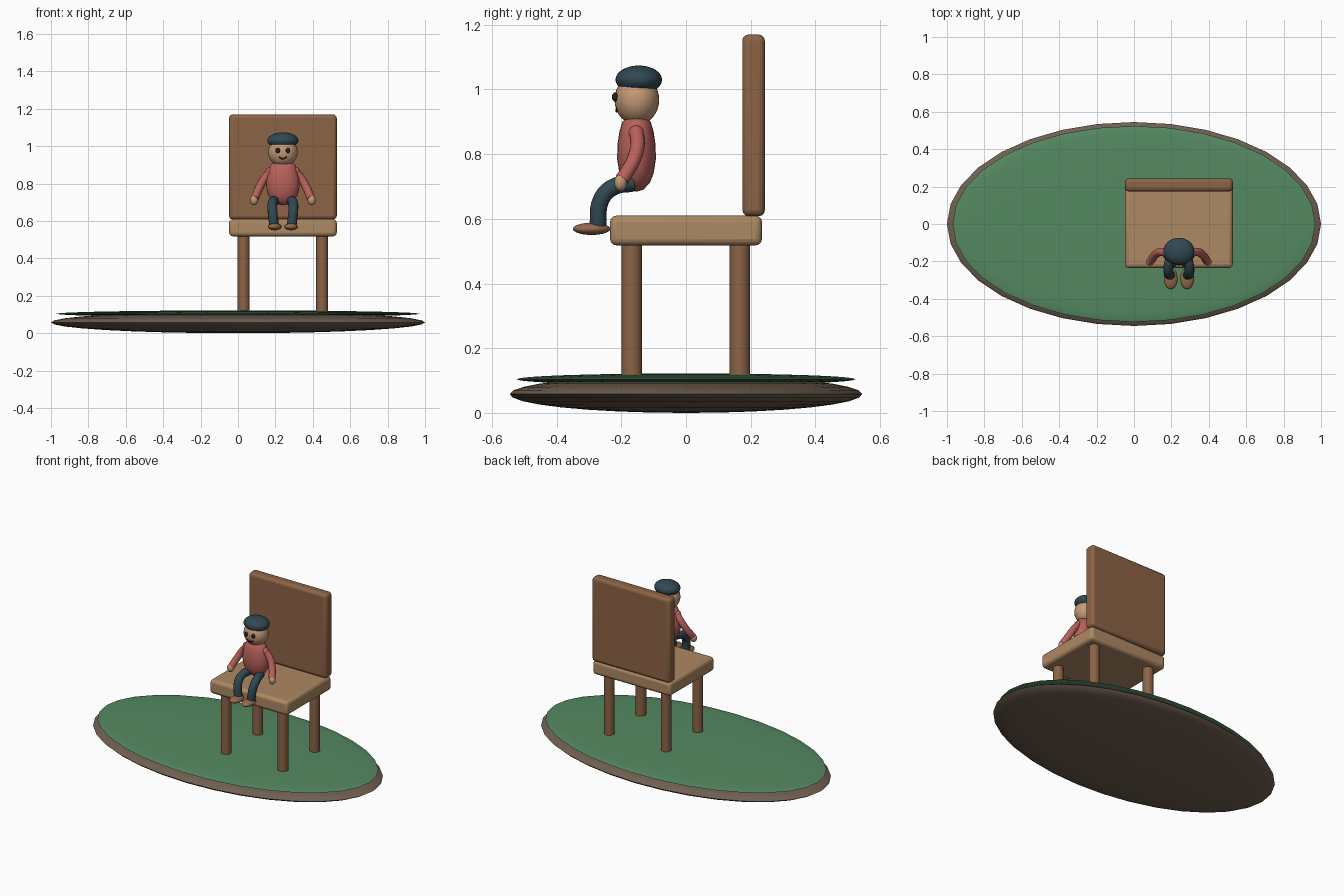
import bpy, math

if "Cube" in bpy.data.objects:
    bpy.data.objects.remove(bpy.data.objects["Cube"])

CX = 0.24  # centre line of chair and figure


def material(name, rgb):
    m = bpy.data.materials.new(name)
    m.diffuse_color = (*rgb, 1)
    m.use_nodes = True
    m.node_tree.nodes["Principled BSDF"].inputs["Base Color"].default_value = m.diffuse_color
    return m


EARTH = material("earth", (0.16, 0.115, 0.08))
GRASS = material("grass", (0.09, 0.25, 0.12))
WOOD = material("light_wood", (0.42, 0.25, 0.125))
DARK_WOOD = material("dark_wood", (0.26, 0.125, 0.06))
SKIN = material("skin", (0.55, 0.32, 0.18))
SHIRT = material("shirt", (0.48, 0.12, 0.105))
NAVY = material("navy", (0.03, 0.065, 0.085))
BLACK = material("black", (0.015, 0.015, 0.02))
LEATHER = material("leather", (0.3, 0.14, 0.07))


def finish(o, name, mat, angle=40):
    o.name = name
    o.data.materials.clear()
    o.data.materials.append(mat)
    bpy.ops.object.shade_smooth_by_angle(angle=math.radians(angle))
    return o


def ball(name, loc, radii, mat, seg=32, rings=16):
    bpy.ops.mesh.primitive_uv_sphere_add(segments=seg, ring_count=rings, radius=1, location=loc)
    o = bpy.context.object
    o.scale = radii
    bpy.ops.object.transform_apply(location=False, rotation=False, scale=True)
    return finish(o, name, mat, 80)


def box(name, lo, hi, mat, bevel=0.02):
    bpy.ops.mesh.primitive_cube_add(size=1, location=[(a + b) / 2 for a, b in zip(lo, hi)])
    o = bpy.context.object
    o.scale = [b - a for a, b in zip(lo, hi)]
    bpy.ops.object.transform_apply(location=False, rotation=False, scale=True)
    b = o.modifiers.new("bevel", "BEVEL")
    b.width, b.segments = bevel, 3
    return finish(o, name, mat)


def tube(name, pts, radius, mat):
    c = bpy.data.curves.new(name, "CURVE")
    c.dimensions = "3D"
    c.bevel_depth, c.bevel_resolution, c.resolution_u = radius, 4, 6
    c.use_fill_caps = True
    s = c.splines.new("BEZIER")
    s.bezier_points.add(len(pts) - 1)
    for bp, p in zip(s.bezier_points, pts):
        bp.co = p
        bp.handle_left_type = bp.handle_right_type = "AUTO"
    o = bpy.data.objects.new(name, c)
    bpy.context.collection.objects.link(o)
    bpy.ops.object.select_all(action="DESELECT")
    bpy.context.view_layer.objects.active = o
    o.select_set(True)
    bpy.ops.object.convert(target="MESH")
    return finish(bpy.context.object, name, mat, 60)


# Oval ground with a grass layer
ball("ground_base", (0, 0, 0.058), (1.0, 0.545, 0.058), EARTH)
ball("grass_layer", (0, 0, 0.104), (0.97, 0.524, 0.018), GRASS)

# Chair
box("seat", (CX - 0.288, -0.235, 0.518), (CX + 0.288, 0.235, 0.61), WOOD)
box("backrest", (CX - 0.288, 0.174, 0.608), (CX + 0.288, 0.244, 1.17), DARK_WOOD)
for sx, side in ((-1, "left"), (1, "right")):
    for y, end in ((-0.168, "front"), (0.166, "back")):
        bpy.ops.mesh.primitive_cylinder_add(vertices=20, radius=0.032, depth=0.43,
                                            location=(CX + sx * 0.21, y, 0.315))
        finish(bpy.context.object, f"{end}_{side}_chair_leg", DARK_WOOD)

# Torso, an egg-shaped lathe
profile = [(0.684, 0.02), (0.69, 0.35), (0.71, 0.68), (0.74, 0.88), (0.785, 1.0),
           (0.83, 0.98), (0.87, 0.88), (0.9, 0.73), (0.914, 0.5), (0.92, 0.02)]
n = 24
verts = [(0.09 * r * math.cos(2 * math.pi * i / n), 0.06 * r * math.sin(2 * math.pi * i / n), z)
         for z, r in profile for i in range(n)]
faces = [(k * n + i, k * n + (i + 1) % n, (k + 1) * n + (i + 1) % n, (k + 1) * n + i)
         for k in range(len(profile) - 1) for i in range(n)]
faces += [tuple(reversed(range(n))), tuple(range(len(verts) - n, len(verts)))]
mesh = bpy.data.meshes.new("torso")
mesh.from_pydata(verts, [], faces)
torso = bpy.data.objects.new("torso", mesh)
torso.location = (CX, -0.153, 0)
bpy.context.collection.objects.link(torso)
bpy.ops.object.select_all(action="DESELECT")
bpy.context.view_layer.objects.active = torso
torso.select_set(True)
finish(torso, "torso", SHIRT, 60)

# Head, hair and smile
ball("head", (CX, -0.152, 0.968), (0.079, 0.069, 0.078), SKIN)
ball("hair", (CX, -0.146, 1.03), (0.083, 0.072, 0.044), NAVY)
tube("smile", [(CX - 0.022, -0.213, 0.943), (CX, -0.214, 0.932), (CX + 0.022, -0.213, 0.943)],
     0.004, BLACK)

# Paired eyes, arms, hands, legs and shoes
for s, side in ((-1, "left"), (1, "right")):
    ball(f"{side}_eye", (CX + s * 0.027, -0.219, 0.977), (0.012, 0.01, 0.014), BLACK, 16, 8)
    tube(f"{side}_arm", [(CX + s * x, y, z) for x, y, z in
                         ((0.06, -0.154, 0.872), (0.1, -0.15, 0.825),
                          (0.13, -0.168, 0.77), (0.15, -0.198, 0.722))], 0.022, SHIRT)
    ball(f"{side}_shoulder", (CX + s * 0.068, -0.154, 0.865), (0.024, 0.024, 0.024), SHIRT, 16, 8)
    ball(f"{side}_hand", (CX + s * 0.154, -0.202, 0.712), (0.022, 0.02, 0.027), SKIN, 16, 8)
    tube(f"{side}_leg", [(CX + s * x, y, z) for x, y, z in
                         ((0.042, -0.165, 0.71), (0.055, -0.225, 0.698),
                          (0.056, -0.262, 0.66), (0.047, -0.273, 0.575))], 0.026, NAVY)
    ball(f"{side}_shoe", (CX + s * 0.044, -0.292, 0.569), (0.037, 0.058, 0.019), LEATHER, 20, 10)
